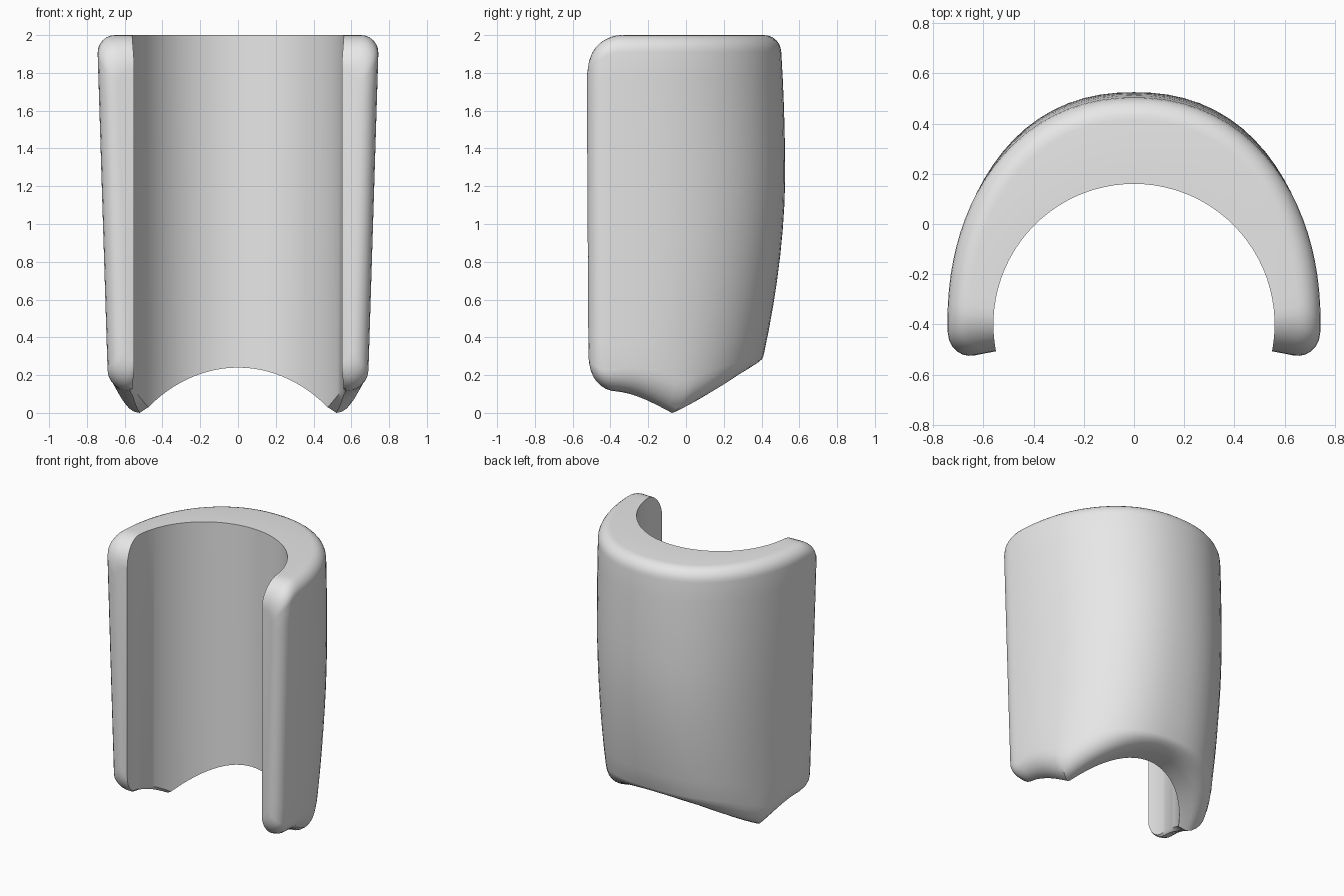
import bpy, bmesh
from math import sin, cos, radians, sqrt, pi

if "Cube" in bpy.data.objects:
    bpy.data.objects.remove(bpy.data.objects["Cube"])

CENTER_Y = -0.4          # axis of the round bore
BORE = 0.56
END = radians(101)       # angle of the open ends, measured from the back
TIP = radians(58)        # angle of the lowest point of the lower edge
HEIGHT = 2.0


def rounding(s, radius):
    """Amount cut away by a round corner at distance s from the end."""
    return radius - sqrt(max(0, radius**2 - max(0, radius - s)**2))


def outer_radius(a, s, z):
    """Outer wall: a superellipse that narrows towards the bottom."""
    z = min(max(z, 0.2), 1.92)
    if z > 1.25:
        back = 0.525 - 0.02 * ((z - 1.25) / 0.65)**2
    else:
        back = 0.525 - 0.115 * ((1.25 - z) / 0.95)**1.8
    half_width = 0.69 + 0.053 * (z - 0.2) / 1.7
    n = 2.4 - 0.13 * z
    r = (abs(sin(a) / half_width)**n + abs(cos(a) / (back - CENTER_Y))**n)**(-1 / n)
    return r - rounding(s, 0.1)


def lower_edge(a):
    """Arch at the back, a tip on each side, a raised hollow at the front."""
    if a < TIP:
        return 0.24 * (1 - (sin(a) / sin(TIP))**2)
    return 0.115 * sin(min((a - TIP) / (pi / 2 - TIP), 1) * pi / 2)


def section(angle):
    """Wall section at one angle, as (radius, height) points."""
    a = abs(angle)
    s = (END - a) * 0.66
    top = HEIGHT - rounding(s, 0.19)
    low = lower_edge(a) + rounding(s, 0.16)
    side = sin(a * pi / 2 / TIP)**2
    points = [(BORE, low + 0.03 * side), (BORE, top)]
    # rounded upper rim
    bevel = min(0.09, 0.9 * (outer_radius(a, s, top) - BORE))
    arc = [i / 6 * pi / 2 for i in range(7)]
    for t in arc:
        z = top - bevel * (1 - cos(t))
        points.append((outer_radius(a, s, z) - bevel * (1 - sin(t)), z))
    # outer wall
    drop = 0.06 + 0.11 * side
    z0, z1 = top - bevel, low + drop
    for i in range(1, 12):
        z = z0 + (z1 - z0) * i / 12
        points.append((outer_radius(a, s, z), z))
    # rounded lower rim
    width = min(0.13, 0.9 * (outer_radius(a, s, z1) - BORE))
    for t in reversed(arc):
        z = low + drop * (1 - cos(t))
        points.append((outer_radius(a, s, z) - width * (1 - sin(t)), z))
    return points


# angles: even steps along the wall, dense at the rounded ends
near = END - 0.2 / 0.66
half = [TIP * i / 14 for i in range(15)]
half += [TIP + (near - TIP) * i / 6 for i in range(1, 7)]
half += [END - 0.2 / 0.66 * (1 - sin(i / 9 * pi / 2)) for i in range(1, 10)]
angles = [-a for a in reversed(half[1:])] + half

bm = bmesh.new()
rings = [[bm.verts.new((r * sin(a), CENTER_Y + r * cos(a), z)) for r, z in section(a)]
         for a in angles]
count = len(rings[0])
for one, two in zip(rings, rings[1:]):
    for i in range(count):
        j = (i + 1) % count
        bm.faces.new((one[i], one[j], two[j], two[i]))
bm.faces.new(rings[0])
bm.faces.new(rings[-1])
bmesh.ops.recalc_face_normals(bm, faces=bm.faces)
mesh = bpy.data.meshes.new("curved_shell")
bm.to_mesh(mesh)
bm.free()

shell = bpy.data.objects.new("curved_shell", mesh)
bpy.context.collection.objects.link(shell)

grey = bpy.data.materials.new("light_grey")
grey.use_nodes = True
grey.diffuse_color = (0.8, 0.8, 0.8, 1)
grey.node_tree.nodes["Principled BSDF"].inputs["Base Color"].default_value = (0.8, 0.8, 0.8, 1)
mesh.materials.append(grey)

bpy.ops.object.select_all(action='DESELECT')
shell.select_set(True)
bpy.context.view_layer.objects.active = shell
bpy.ops.object.shade_smooth_by_angle(angle=radians(35))
